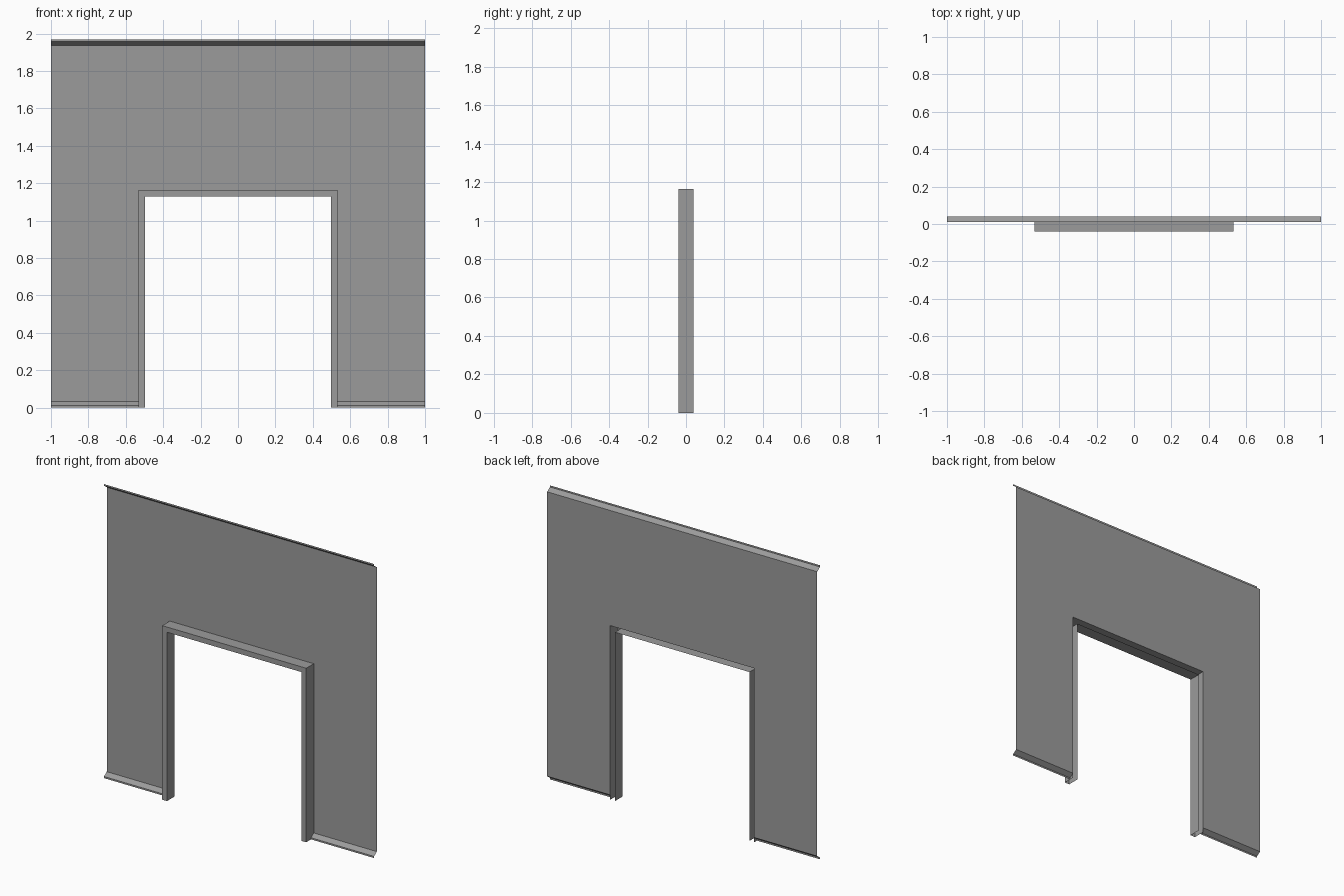
import bpy
import bmesh

cube = bpy.data.objects.get("Cube")
if cube:
    bpy.data.objects.remove(cube, do_unlink=True)

# Key sizes
HALF_W = 1.0
OPEN_X, OPEN_Z = 0.533, 1.165      # cut-out in the wall, outside of the frame
TRIM = 0.035                       # visible width of the frame
FRONT, BACK, LIP = -0.04, 0.04, 0.011
TOP = 1.968

grey = bpy.data.materials.new("plain_grey")
grey.use_nodes = True
colour = (0.33, 0.33, 0.33, 1.0)
grey.diffuse_color = colour
grey.node_tree.nodes["Principled BSDF"].inputs["Base Color"].default_value = colour


def finish(name, bm):
    mesh = bpy.data.meshes.new(name)
    bm.to_mesh(mesh)
    bm.free()
    mesh.materials.append(grey)
    obj = bpy.data.objects.new(name, mesh)
    bpy.context.collection.objects.link(obj)
    return obj


def build_wall():
    """Thin sheet with a flared lip along its foot and its top."""
    foot = [(LIP, 0), (LIP, 0.011), (BACK, 0.032)]
    head = [(y, TOP - z) for y, z in reversed(foot)]
    profile = foot + [(BACK, OPEN_Z)] + head
    columns = [-HALF_W, -OPEN_X, OPEN_X, HALF_W]
    bm = bmesh.new()
    grid = [[bm.verts.new((x, y, z)) for y, z in profile] for x in columns]
    for c in range(len(columns) - 1):
        for r in range(len(profile) - 1):
            # leave the doorway open
            if c == 1 and profile[r + 1][1] <= OPEN_Z:
                continue
            bm.faces.new((grid[c][r], grid[c + 1][r],
                          grid[c + 1][r + 1], grid[c][r + 1]))
    loose = [v for v in bm.verts if not v.link_faces]
    bmesh.ops.delete(bm, geom=loose, context='VERTS')
    return finish("wall_panel", bm)


def build_frame():
    """Hollow door surround, open at the back and at the feet."""
    bm = bmesh.new()

    def path(inset, y):
        x, z = OPEN_X - inset, OPEN_Z - inset
        return [bm.verts.new((px, y, pz))
                for px, pz in ((-x, 0), (-x, z), (x, z), (x, 0))]

    outer, inner = path(0, FRONT), path(TRIM, FRONT)
    outer_back, inner_back = path(0, BACK), path(TRIM, BACK)
    for i in range(3):
        j = i + 1
        bm.faces.new((inner[i], inner[j], outer[j], outer[i]))
        bm.faces.new((outer[i], outer[j], outer_back[j], outer_back[i]))
        bm.faces.new((inner[j], inner[i], inner_back[i], inner_back[j]))
    return finish("door_frame", bm)


build_wall()
build_frame()
